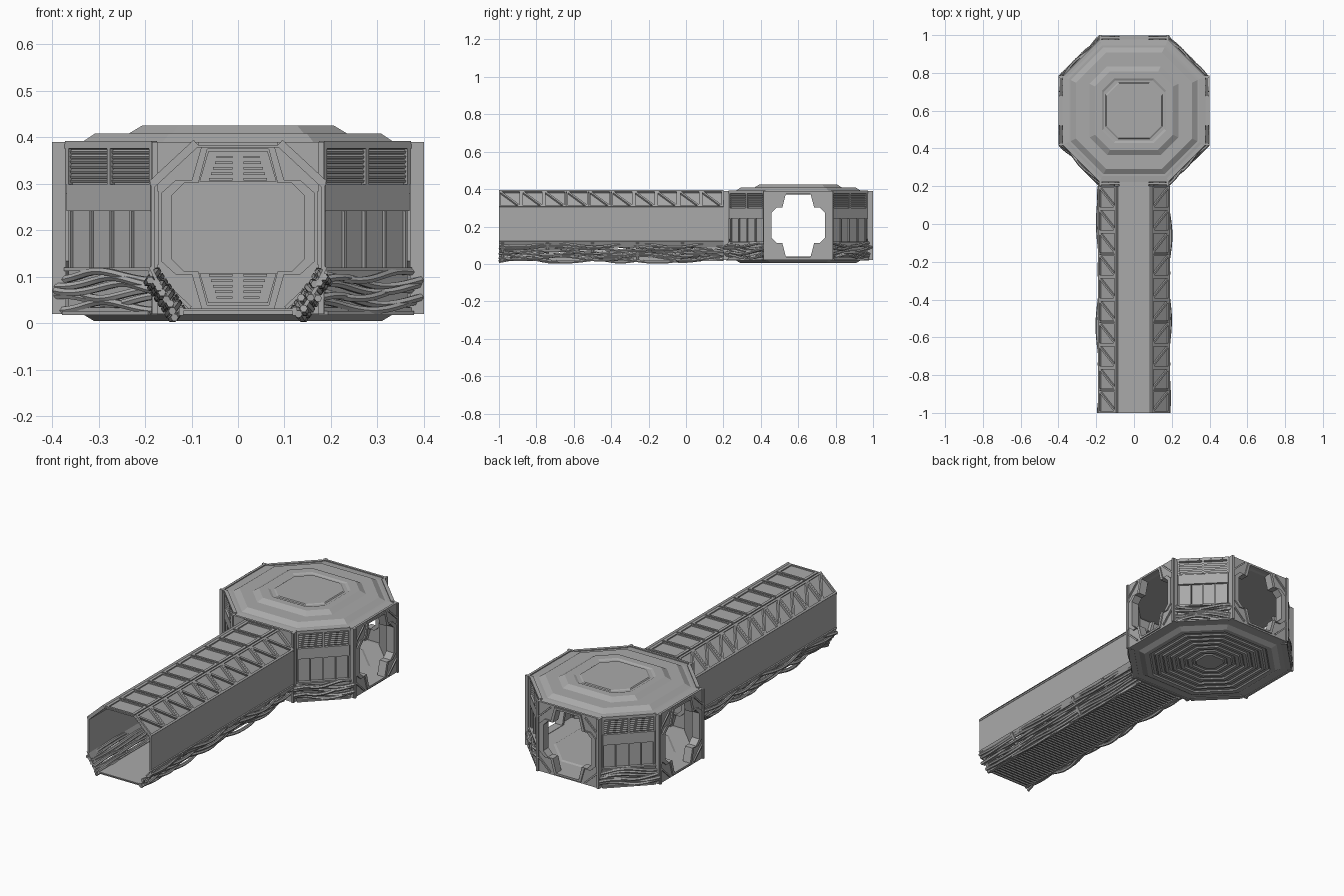
import bpy, bmesh, math, random
from mathutils import Matrix, Vector

if "Cube" in bpy.data.objects:
    bpy.data.objects.remove(bpy.data.objects["Cube"])

random.seed(4)
metal = bpy.data.materials.new("grey metal")
metal.diffuse_color = (0.4, 0.4, 0.4, 1)
metal.use_nodes = True
metal.node_tree.nodes["Principled BSDF"].inputs["Base Color"].default_value = metal.diffuse_color
T, R, rad = Matrix.Translation, Matrix.Rotation, math.radians
I = Matrix.Identity(4)


class Part:
    """Collects primitives into one named object."""
    def __init__(self, name):
        self.name, self.bm = name, bmesh.new()

    def box(self, c, s, M=I):
        bmesh.ops.create_cube(self.bm, size=1, matrix=M @ T(c) @ Matrix.Diagonal((*s, 1)))

    def curve(self, splines, cyclic, M=I, **settings):
        cu = bpy.data.curves.new("tmp", 'CURVE')
        for k, v in settings.items():
            setattr(cu, k, v)
        for pts in splines:
            sp = cu.splines.new('POLY')
            sp.points.add(len(pts) - 1)
            for p, co in zip(sp.points, pts):
                p.co = (*co, 0, 1) if len(co) == 2 else (*co, 1)
            sp.use_cyclic_u = cyclic
        ob = bpy.data.objects.new("tmp", cu)
        bpy.context.collection.objects.link(ob)
        dg = bpy.context.evaluated_depsgraph_get()
        me = bpy.data.meshes.new_from_object(ob.evaluated_get(dg))
        me.transform(M)
        self.bm.from_mesh(me)
        bpy.data.objects.remove(ob)
        bpy.data.meshes.remove(me)

    def plate(self, outlines, y0, y1, M=I):
        """Upright plate with holes, outlines in (x, z), depth y0..y1."""
        self.curve(outlines, True, M @ T((0, (y0 + y1) / 2, 0)) @ R(rad(90), 4, 'X'),
                   dimensions='2D', fill_mode='BOTH', extrude=abs(y1 - y0) / 2)

    def cable(self, pts, r, M=I):
        self.curve([pts], False, M, dimensions='3D', bevel_depth=r,
                   bevel_resolution=1, use_fill_caps=True)

    def octagon_stack(self, rings, M=I):
        """Solid from octagon rings (apothem, half side, z)."""
        loops = []
        for a, c, z in rings:
            co = [(c, -a), (a, -c), (a, c), (c, a), (-c, a), (-a, c), (-a, -c), (-c, -a)]
            loops.append([self.bm.verts.new(M @ Vector((x, y, z))) for x, y in co])
        for p, q in zip(loops, loops[1:]):
            for i in range(8):
                j = (i + 1) % 8
                self.bm.faces.new((p[i], p[j], q[j], q[i]))
        self.bm.faces.new(loops[0])
        self.bm.faces.new(loops[-1])

    def done(self, smooth=False):
        bmesh.ops.remove_doubles(self.bm, verts=self.bm.verts, dist=1e-6)
        bmesh.ops.recalc_face_normals(self.bm, faces=self.bm.faces)
        me = bpy.data.meshes.new(self.name)
        self.bm.to_mesh(me)
        me.materials.clear()
        me.materials.append(metal)
        for p in me.polygons:
            p.use_smooth, p.material_index = smooth, 0
        if smooth:
            me.set_sharp_from_angle(angle=rad(50))
        bpy.context.collection.objects.link(bpy.data.objects.new(self.name, me))


HUB = T((0, 0.6, 0))

# Hub roof and floor
roof = Part("hub_roof")
roof.octagon_stack([(.36, .17, .372), (.378, .18, .376), (.378, .18, .386), (.345, .167, .39),
                    (.335, .162, .39), (.308, .148, .408), (.235, .142, .408), (.207, .128, .425),
                    (.17, .105, .425), (.16, .098, .42), (.15, .085, .42), (.145, .08, .424)], HUB)
roof.done()
floor = Part("hub_floor")
rings = [(.36, .17, .036), (.378, .18, .034), (.378, .18, .022), (.335, .162, .02), (.31, .148, .005)]
for i in range(6):  # concentric grooves underneath
    a = .285 - i * .04
    rings += [(a, a * .48, .005), (a - .006, a * .47, .011), (a - .018, a * .44, .011), (a - .024, a * .42, .005)]
floor.octagon_stack(rings, HUB)
floor.octagon_stack([(.27, .13, .036), (.26, .125, .041), (.12, .06, .041)], HUB)
floor.done()

# Door opening outline in (x, z)
half = [(.066, .375), (.085, .302), (.115, .302), (.142, .275), (.142, .138), (.115, .111), (.085, .111), (.066, .038)]
hole = half + [(-x, z) for x, z in reversed(half)]


def grown(f, g):
    return [(x * f, .2065 + (z - .2065) * g) for x, z in hole]


# Four door frames
frames = Part("door_frames")
rect = [(-.186, .02), (.186, .02), (.186, .39), (-.186, .39)]
for k in range(4):
    M = HUB @ R(rad(90 * k), 4, 'Z')
    frames.plate([rect, hole], -.392, -.38, M)
    frames.plate([grown(1.17, 1.06), hole], -.399, -.355, M)
    for s in (-1, 1):
        frames.box((s * .179, -.385, .205), (.012, .03, .37), M)
        frames.box((s * .175, -.396, .205), (.008, .008, .16), M)
        for z, t in ((.345, 1), (.065, -1)):   # corner struts
            frames.box((0, 0, 0), (.095, .01, .008), M @ T((s * .137, -.394, z)) @ R(rad(43 * s * t), 4, 'Y'))
frames.done()

# Closed door between corridor and hub
door = Part("corridor_door")
door.plate([hole], .215, .232)
for t in (1, -1):
    trap = [(-.064, .2065 + t * .163), (.064, .2065 + t * .163), (.083, .2065 + t * .098), (-.083, .2065 + t * .098)]
    door.plate([trap], .209, .216)
    for i in range(5):
        for s in (-1, 1):
            w = .034 + .004 * (4 - i)
            door.box((s * (.012 + w / 2), .2075, .2065 + t * (.103 + i * .012)), (w, .004, .005))
door.done()

# Four diagonal walls with grilles, ribs and cables
walls, hub_cables = Part("diagonal_walls"), Part("hub_cables")
for k in range(4):
    M = HUB @ R(rad(45 + 90 * k), 4, 'Z')
    walls.box((0, -.374, .205), (.27, .014, .36), M)
    walls.box((0, -.386, .27), (.256, .016, .056), M)
    walls.box((0, -.386, .388), (.262, .018, .008), M)
    walls.box((0, -.39, .022), (.262, .03, .008), M)
    walls.box((0, -.388, .116), (.262, .02, .008), M)
    for x in (-.127, 0, .127):
        walls.box((x, -.386, .343), (.009, .015, .088), M)
    for i in range(8):
        walls.box((0, 0, 0), (.25, .008, .006), M @ T((0, -.384, .306 + i * .0105)) @ R(rad(30), 4, 'X'))
    for i in range(5):
        walls.box((-.124 + i * .062, -.384, .18), (.006, .01, .124), M)
    for i in range(6):
        ph, z0 = random.uniform(0, 6), .037 + i * .013
        pts = [(-.15 + .3 * j / 14, -.398 - .008 * math.sin(ph * 2 + j * .5),
                z0 + .01 * math.sin(ph + j * .45)) for j in range(15)]
        hub_cables.cable(pts, .0085, M)
walls.done()
hub_cables.done(True)

# Corridor shell: side walls, ledges, end trim and grated floor
shell = Part("corridor_walls")
for s in (-1, 1):
    shell.box((s * .183, -.4, .209), (.008, 1.2, .186))
    shell.box((0, 0, 0), (.007, 1.2, .036), T((s * .181, -.4, .105)) @ R(rad(25 * s), 4, 'Y'))
    shell.box((s * .183, -.4, .3), (.012, 1.2, .008))
shell.done()
grate = Part("corridor_floor")
grate.box((0, -.4, .029), (.25, 1.2, .006))
for s in (-1, 1):
    grate.box((s * .122, -.4, .026), (.01, 1.2, .018))
for i in range(60):
    grate.box((0, -.99 + i * .02, .023), (.236, .008, .008))
grate.done()

# Corridor roof: ten bays with framed centre plates and slanted trusses
bays = Part("corridor_roof")
slope = math.atan2(.09, .097)
for i in range(10):
    y = -.94 + i * .12
    bays.box((0, y, .381), (.18, .12, .006))
    bays.plate([[(-.085, -.056), (.085, -.056), (.085, .056), (-.085, .056)],
                [(-.07, -.046), (.07, -.046), (.07, .046), (-.07, .046)]], -.004, .004,
               T((0, y, .386)) @ R(rad(-90), 4, 'X'))
    for s in (-1, 1):
        M = T((s * .1385, y, .345)) @ R(s * slope, 4, 'Y')
        bays.box((0, 0, -.008), (.13, .12, .005), M)
        for e in (-1, 1):
            bays.box((e * .06, 0, 0), (.01, .12, .014), M)
            bays.box((0, e * .055, 0), (.13, .009, .014), M)
        bays.box((0, 0, 0), (.15, .01, .012), M @ R(rad(43 * s), 4, 'Z'))
bays.done()

# Cable bundles along both lower corridor edges, held by straps
bundle, straps = Part("corridor_cables"), Part("cable_straps")
for s in (-1, 1):
    for i in range(8):
        t = i / 7
        ph, f = random.uniform(0, 6), random.uniform(.35, .6)
        pts = []
        for j in range(41):
            w, o = .012 * math.sin(ph + j * f), .006 * math.sin(ph * 3 + j * f * .8)
            x, z = .184 - .052 * t, .1 - .08 * t
            pts.append((s * (x - .55 * w + .8 * o), -1 + 1.2 * j / 40, max(.01, z + .8 * w - .5 * o)))
        bundle.cable(pts, .0085)
    for i in range(5):
        straps.box((0, 0, 0), (.008, .016, .11),
                   T((s * .162, -.98 + i * .24, .066)) @ R(rad(32 * s), 4, 'Y'))
bundle.done(True)
straps.done()
